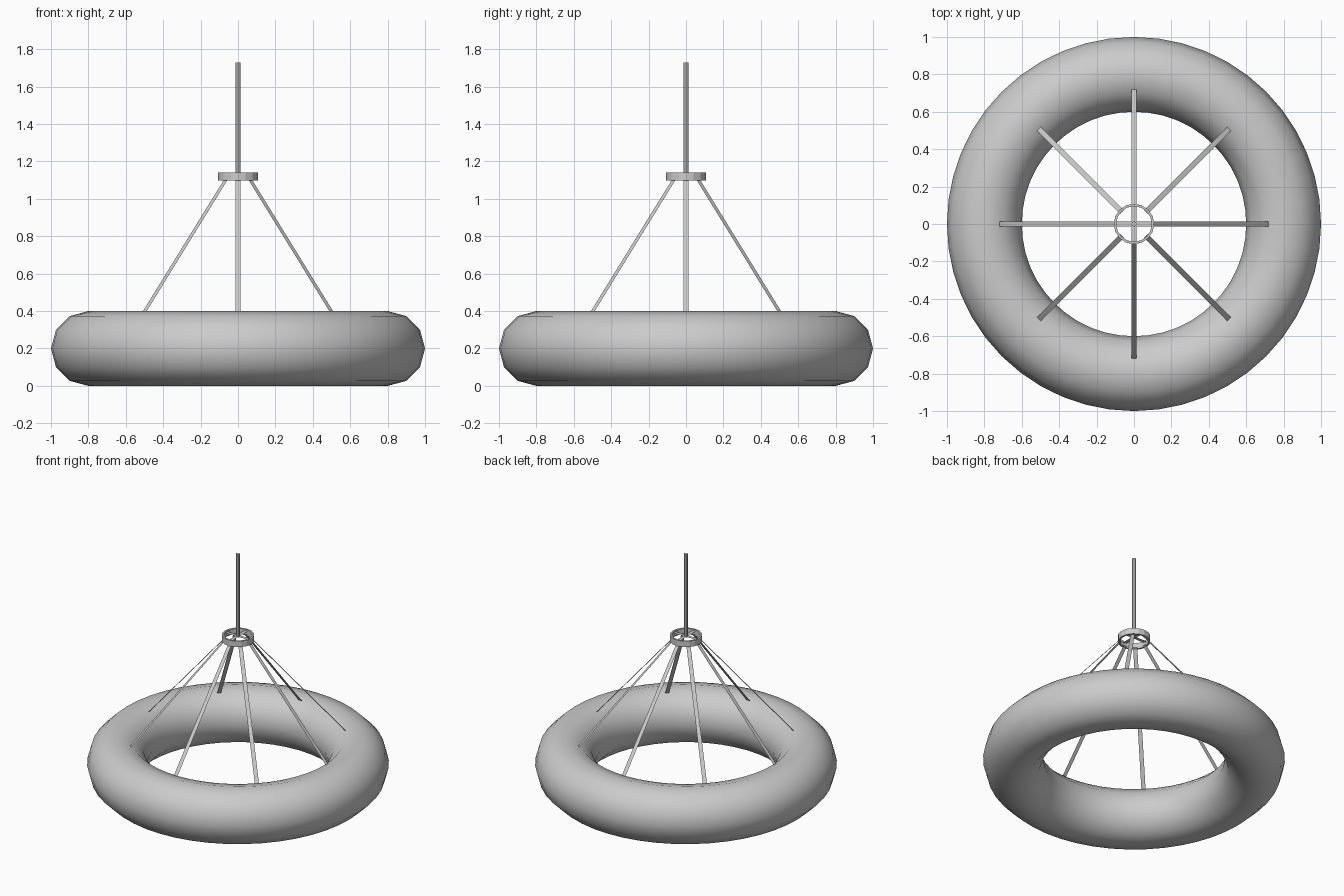
import bpy, bmesh
from math import sin, cos, pi

if "Cube" in bpy.data.objects:
    bpy.data.objects.remove(bpy.data.objects["Cube"])


def make_object(name, verts, faces):
    mesh = bpy.data.meshes.new(name)
    mesh.from_pydata(verts, [], faces)
    obj = bpy.data.objects.new(name, mesh)
    bpy.context.collection.objects.link(obj)
    return obj


def strip(name, angle, r0, z0, r1, z1, half):
    """Flat ribbon running radially from (r0, z0) to (r1, z1)."""
    c, s = cos(angle), sin(angle)
    pts = [(r0, -half, z0), (r1, -half, z1), (r1, half, z1), (r0, half, z0)]
    verts = [(r * c - t * s, r * s + t * c, z) for r, t, z in pts]
    return make_object(name, verts, [(0, 1, 2, 3)])


def lathe_ring(name, profile, sides):
    """Closed profile of (r, z) revolved about z."""
    n = len(profile)
    verts = [(r * cos(2 * pi * i / sides), r * sin(2 * pi * i / sides), z)
             for i in range(sides) for r, z in profile]
    faces = [(i * n + j, (i + 1) % sides * n + j,
              (i + 1) % sides * n + (j + 1) % n, i * n + (j + 1) % n)
             for i in range(sides) for j in range(n)]
    return make_object(name, verts, faces)


# main lamp ring
bpy.ops.mesh.primitive_torus_add(major_radius=0.8, minor_radius=0.2,
                                 major_segments=48, minor_segments=12,
                                 location=(0, 0, 0.2))
bpy.context.object.name = "lamp_ring"
bpy.ops.object.shade_smooth()

# suspension ribbons
for k in range(8):
    strip(f"suspension_strap_{k + 1}", k * pi / 4, 0.09, 1.105, 0.72, 0.382, 0.014)

# hub band with flat cross bars
lathe_ring("hub_band", [(0.095, 1.097), (0.108, 1.097), (0.108, 1.14), (0.095, 1.14)], 16)
for k in range(2):
    strip(f"hub_crossbar_{k + 1}", k * pi / 2, -0.1, 1.13, 0.1, 1.13, 0.013)

# hanging rod
bpy.ops.mesh.primitive_cylinder_add(vertices=8, radius=0.014, depth=0.605,
                                    location=(0, 0, 1.4275))
bpy.context.object.name = "hanging_rod"
